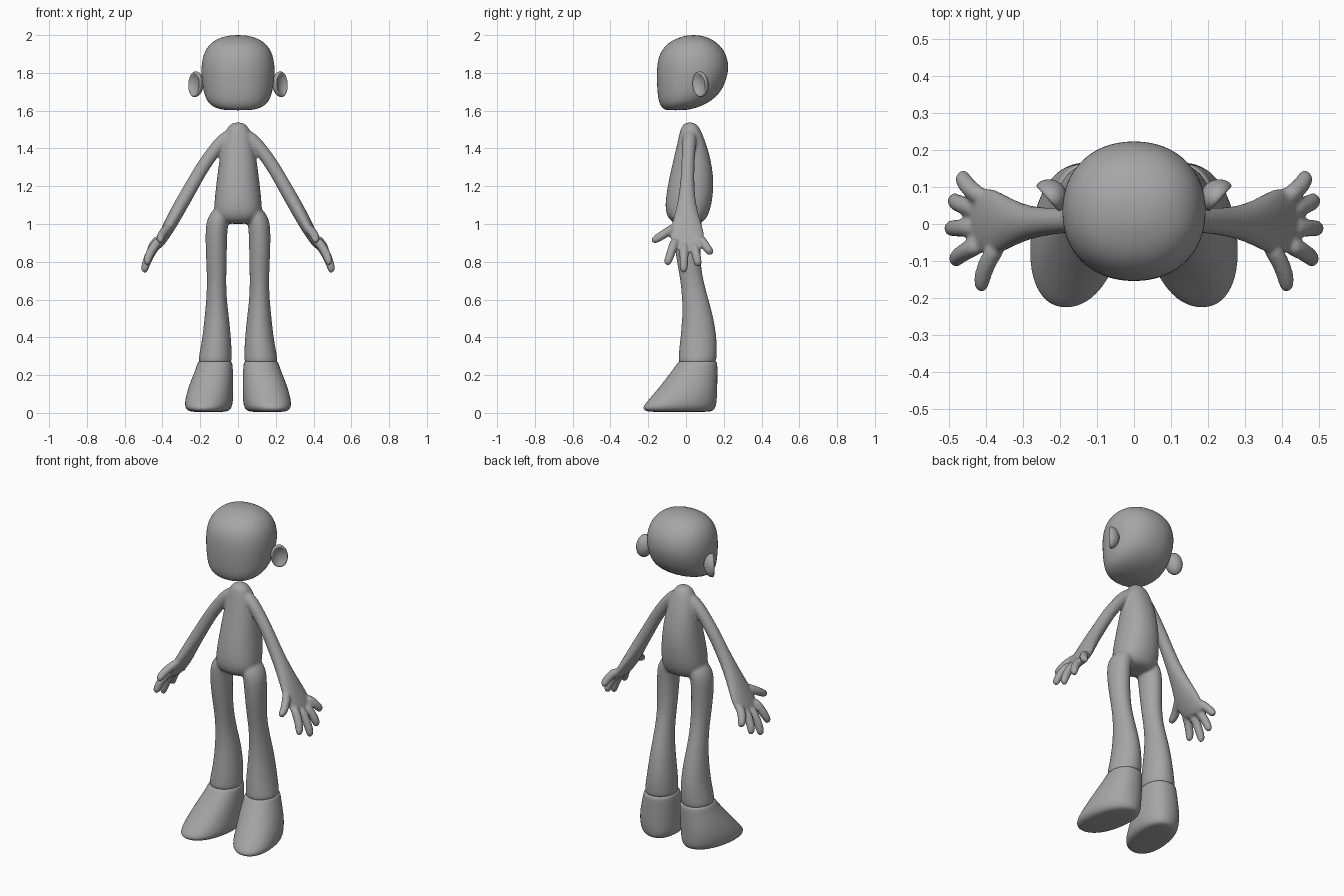
import bpy, bmesh, math
from mathutils import Vector

if "Cube" in bpy.data.objects:
    bpy.data.objects.remove(bpy.data.objects["Cube"])

skin = bpy.data.materials.new("plain grey")
skin.diffuse_color = (0.38, 0.38, 0.38, 1)
skin.use_nodes = True
skin.node_tree.nodes["Principled BSDF"].inputs["Base Color"].default_value = skin.diffuse_color
X, Y, Z = Vector((1, 0, 0)), Vector((0, 1, 0)), Vector((0, 0, 1))


def ring(c, u, v, n=24, e=2.0):
    """Superellipse ring around c with half axes u and v."""
    pts = []
    for i in range(n):
        a = 2 * math.pi * i / n
        ca, sa = math.cos(a), math.sin(a)
        pts.append(c + u * math.copysign(abs(ca) ** (2 / e), ca)
                   + v * math.copysign(abs(sa) ** (2 / e), sa))
    return pts


def flat_ring(z, x0, x1, y0, y1, e=2.0, skew=0.0):
    """Horizontal ring from its x and y limits; skew turns the front outwards."""
    c = Vector(((x0 + x1) / 2, (y0 + y1) / 2, z))
    pts = ring(c, X * (x1 - x0) / 2, Y * (y1 - y0) / 2, e=e)
    return [p - X * skew * (p.y - c.y) for p in pts]


def loft(bm, rings, side=1):
    """Closed skin over a list of rings; side -1 mirrors it in x."""
    loops = [[bm.verts.new((p.x * side, p.y, p.z)) for p in r] for r in rings]
    for a, b in zip(loops, loops[1:]):
        for i in range(len(a)):
            j = (i + 1) % len(a)
            bm.faces.new((a[i], a[j], b[j], b[i]))
    bm.faces.new(loops[0])
    bm.faces.new(loops[-1])


def finish(bm, name, levels=1, remesh=0):
    bmesh.ops.recalc_face_normals(bm, faces=bm.faces)
    for f in bm.faces:
        f.smooth = True
    me = bpy.data.meshes.new(name)
    bm.to_mesh(me)
    bm.free()
    me.materials.append(skin)
    ob = bpy.data.objects.new(name, me)
    bpy.context.collection.objects.link(ob)
    ob.modifiers.new("round", 'SUBSURF').levels = levels
    ob.modifiers["round"].render_levels = levels
    if remesh:
        m = ob.modifiers.new("fuse", 'REMESH')
        m.mode, m.voxel_size, m.use_smooth_shade = 'VOXEL', remesh, True
        s = ob.modifiers.new("blend", 'SMOOTH')
        s.factor, s.iterations = 0.5, 8
    return ob


# Head: z, half width, front y, back y
bm = bmesh.new()
head = [(1.602, .06, -.10, -.01), (1.608, .10, -.118, .03), (1.625, .142, -.135, .085),
        (1.655, .168, -.147, .14), (1.70, .184, -.153, .187), (1.76, .193, -.156, .214),
        (1.82, .197, -.156, .228), (1.88, .19, -.149, .221), (1.93, .17, -.124, .196),
        (1.968, .133, -.083, .156), (1.99, .085, -.03, .11), (2.0, .035, .015, .065)]
loft(bm, [flat_ring(z, -w, w, f, b, e=2.15) for z, w, f, b in head])
finish(bm, "head", 2)

# Ears: cupped discs turned forwards and outwards (radius, depth)
cup = [(.08, -.004), (.5, .0), (.74, .01), (.9, .016), (1.0, .006),
       (.93, -.012), (.7, -.028), (.4, -.038), (.08, -.042)]
out, normal = Vector((.66, .75, .12)).normalized(), Vector((.75, -.66, 0))
up = normal.cross(out).normalized()
up = up if up.z > 0 else -up
for side, name in ((1, "left_ear"), (-1, "right_ear")):
    bm = bmesh.new()
    c = Vector((.224, .077, 1.74))
    loft(bm, [ring(c + normal * h, out * .05 * r, up * .071 * r) for r, h in cup], side)
    finish(bm, name, 1)

# Body: torso, legs, arms and fingers fused into one skin
bm = bmesh.new()
torso = [(1.0, .07, -.04, .06), (1.012, .10, -.08, .095), (1.045, .128, -.105, .118),
         (1.1, .128, -.113, .137), (1.2, .117, -.099, .149), (1.3, .105, -.077, .141),
         (1.4, .09, -.053, .117), (1.47, .074, -.037, .09), (1.51, .057, -.028, .072),
         (1.53, .038, -.012, .055), (1.538, .018, .005, .04)]
loft(bm, [flat_ring(z, -w, w, f, b, e=2.2) for z, w, f, b in torso])

# z, inner x, outer x, front y, back y
leg = [(.25, .034, .212, -.04, .156), (.28, .032, .211, -.041, .163), (.34, .033, .2, -.037, .165),
       (.4, .037, .189, -.03, .163), (.5, .046, .178, -.02, .148), (.6, .06, .168, -.02, .12),
       (.7, .062, .164, -.03, .092), (.78, .06, .168, -.045, .079), (.9, .058, .173, -.065, .077),
       (1.0, .055, .172, -.075, .083), (1.05, .035, .155, -.07, .085), (1.1, .03, .11, -.05, .07)]

# centre x, y, z, half width along y, half thickness
arm = [(.02, .022, 1.49, .035, .03), (.08, .018, 1.445, .038, .036), (.125, .014, 1.39, .036, .036),
       (.19, .01, 1.3, .035, .036), (.245, .006, 1.2, .038, .037), (.303, .003, 1.1, .05, .038),
       (.352, .003, 1.01, .077, .036), (.385, .005, .95, .095, .031), (.415, .01, .9, .088, .026),
       (.43, .012, .872, .065, .018)]

# base and tip of each finger, thumb first
fingers = [((.365, -.055, .985), (.415, -.18, .907)), ((.415, -.055, .92), (.487, -.102, .783)),
           ((.425, -.01, .9), (.5, -.012, .743)), ((.425, .04, .9), (.49, .067, .776)),
           ((.41, .07, .93), (.467, .136, .84))]
taper = [(0, .026), (.25, .026), (.5, .025), (.75, .024), (.9, .021), (.97, .015), (1.0, .007)]

arm_rings = []
for i, (x, y, z, w, t) in enumerate(arm):
    a, b = arm[max(i - 1, 0)], arm[min(i + 1, len(arm) - 1)]
    d = Vector((b[0] - a[0], 0, b[2] - a[2])).normalized()
    arm_rings.append(ring(Vector((x, y, z)), Y * w, Y.cross(d) * t))

for side in (1, -1):
    loft(bm, [flat_ring(*r) for r in leg], side)
    loft(bm, arm_rings, side)
    for base, tip in fingers:
        base, tip = Vector(base), Vector(tip)
        d = (tip - base).normalized()
        u = d.cross(X).normalized()
        v = d.cross(u)
        bend = X * .012
        loft(bm, [ring(base.lerp(tip, k) + bend * math.sin(math.pi * k), u * r, v * r, 12)
                  for k, r in taper], side)
finish(bm, "body", 1, remesh=.0075)

# Feet: wedge shapes with low toes
foot = [(.004, .075, .235, -.195, .12), (.012, .05, .262, -.222, .147), (.03, .036, .277, -.231, .158),
        (.06, .028, .28, -.208, .164), (.12, .025, .268, -.155, .167), (.18, .024, .246, -.108, .167),
        (.24, .027, .222, -.062, .167), (.268, .03, .214, -.044, .166), (.276, .04, .204, -.033, .155)]
for side, name in ((1, "left_foot"), (-1, "right_foot")):
    bm = bmesh.new()
    loft(bm, [flat_ring(*r, e=2.2, skew=.16 * max(0, 1 - r[0] / .25)) for r in foot], side)
    finish(bm, name, 2)
